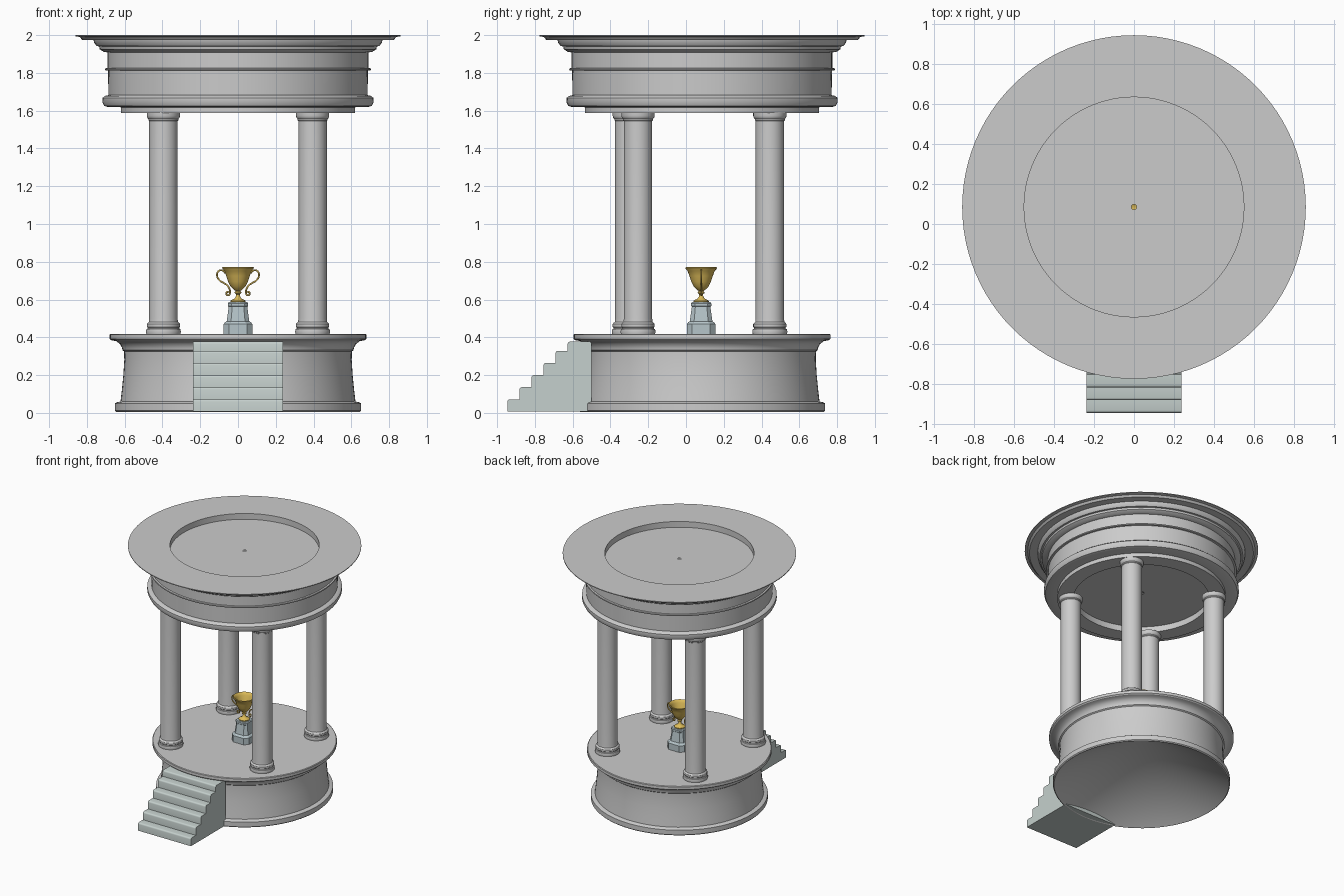
import bpy, bmesh, math
from mathutils import Vector

CY = 0.085  # rotunda axis


def material(name, rgb):
    m = bpy.data.materials.new(name)
    m.diffuse_color = (*rgb, 1)
    return m


GOLD = material("gold", (0.72, 0.50, 0.10))
PALE = material("pale_stone", (0.56, 0.63, 0.61))
BLUE = material("blue_stone", (0.47, 0.56, 0.59))


def finish(name, bm, mat=None, angle=30, loc=(0, 0, 0)):
    bmesh.ops.recalc_face_normals(bm, faces=bm.faces)
    me = bpy.data.meshes.new(name)
    bm.to_mesh(me)
    bm.free()
    ob = bpy.data.objects.new(name, me)
    bpy.context.collection.objects.link(ob)
    ob.location = loc
    if mat:
        me.materials.append(mat)
    if angle:
        bpy.ops.object.select_all(action='DESELECT')
        ob.select_set(True)
        bpy.context.view_layer.objects.active = ob
        bpy.ops.object.shade_smooth_by_angle(angle=math.radians(angle))
    return ob


def lathe(name, profile, loc, seg=96, mat=None, angle=30):
    """Spin an (r, z) profile about the z axis."""
    bm = bmesh.new()
    verts = [bm.verts.new((r, 0, z)) for r, z in profile]
    edges = [bm.edges.new(p) for p in zip(verts, verts[1:])]
    bmesh.ops.spin(bm, geom=verts + edges, cent=(0, 0, 0), axis=(0, 0, 1),
                   angle=math.tau, steps=seg, use_duplicate=False)
    bmesh.ops.remove_doubles(bm, verts=bm.verts, dist=1e-5)
    return finish(name, bm, mat, angle, loc)


# Round podium, hollowed by a cone underneath
lathe("podium", [
    (0, 0.39), (0.64, 0.005), (0.645, 0.005), (0.652, 0.012), (0.652, 0.05),
    (0.642, 0.056), (0.622, 0.06), (0.615, 0.12), (0.607, 0.20), (0.602, 0.28),
    (0.603, 0.325), (0.612, 0.332), (0.614, 0.345), (0.625, 0.365), (0.645, 0.38),
    (0.672, 0.385), (0.68, 0.392), (0.68, 0.414), (0.675, 0.418), (0, 0.418),
], (0, CY, 0))

# Entablature and roof ring with recessed top and ceiling
lathe("entablature", [
    (0.013, 1.953), (0.55, 1.953), (0.55, 2.0), (0.86, 2.0), (0.86, 1.994),
    (0.838, 1.99), (0.825, 1.975), (0.765, 1.975), (0.762, 1.96), (0.748, 1.942),
    (0.735, 1.94), (0.732, 1.925), (0.712, 1.912), (0.69, 1.908), (0.69, 1.826),
    (0.702, 1.824), (0.704, 1.819), (0.702, 1.814), (0.688, 1.812), (0.686, 1.682),
    (0.705, 1.678), (0.717, 1.668), (0.718, 1.645), (0.708, 1.625), (0.69, 1.62),
    (0.62, 1.618), (0.62, 1.587), (0.50, 1.587), (0.50, 1.635), (0.02, 1.635),
], (0, CY, 0))

# Four columns with ringed bases and capitals
COLUMN = [
    (0, 0.416), (0.09, 0.416), (0.093, 0.43), (0.09, 0.443), (0.084, 0.446),
    (0.084, 0.452), (0.088, 0.456), (0.088, 0.47), (0.084, 0.476), (0.077, 0.482),
    (0.075, 0.50), (0.075, 1.545), (0.079, 1.549), (0.079, 1.556), (0.085, 1.562),
    (0.088, 1.572), (0.088, 1.59), (0, 1.59),
]
for name, x, y in (("front_left", -0.395, -0.30), ("front_right", 0.395, -0.254),
                   ("back_left", -0.395, 0.444), ("back_right", 0.395, 0.444)):
    lathe(name + "_column", COLUMN, (x, y, 0), seg=40)

# Six-step stair with rounded nosings
TOPS = [0.072, 0.136, 0.200, 0.264, 0.328, 0.377]
side = [(-0.945, 0.008)]
R = 0.012
for i, z in enumerate(TOPS):
    y = -0.945 + i * 0.0636
    if i:
        side.append((y, TOPS[i - 1]))
    for k in range(4):
        a = math.radians(30 * k)
        side.append((y + R - R * math.cos(a), z - R + R * math.sin(a)))
side += [(-0.50, TOPS[-1]), (-0.50, 0.008)]
bm = bmesh.new()
face = bm.faces.new([bm.verts.new((-0.238, y, z)) for y, z in side])
ext = bmesh.ops.extrude_face_region(bm, geom=[face])
bmesh.ops.translate(bm, vec=(0.476, 0, 0),
                    verts=[v for v in ext["geom"] if isinstance(v, bmesh.types.BMVert)])
finish("stairs", bm, PALE, 35)

# Trophy plinth: stacked chamfered-square sections
bm = bmesh.new()
rings = []
for h, z in ((0.076, 0.416), (0.076, 0.470), (0.068, 0.480), (0.060, 0.484),
             (0.049, 0.562), (0.054, 0.566), (0.054, 0.580), (0.049, 0.586)):
    c = h * 0.62
    pts = [(h, -c), (h, c), (c, h), (-c, h), (-h, c), (-h, -c), (-c, -h), (c, -h)]
    rings.append([bm.verts.new((x, y, z)) for x, y in pts])
for a, b in zip(rings, rings[1:]):
    for i in range(8):
        j = (i + 1) % 8
        bm.faces.new((a[i], a[j], b[j], b[i]))
bm.faces.new(rings[0])
bm.faces.new(rings[-1])
finish("trophy_plinth", bm, BLUE, 0, (0, 0.08, 0))

# Hollow trophy cup
lathe("trophy_cup", [
    (0, 0.584), (0.040, 0.584), (0.041, 0.592), (0.034, 0.598), (0.020, 0.604),
    (0.012, 0.615), (0.010, 0.628), (0.017, 0.633), (0.018, 0.639), (0.012, 0.645),
    (0.022, 0.652), (0.040, 0.670), (0.052, 0.695), (0.062, 0.725), (0.072, 0.752),
    (0.082, 0.762), (0.084, 0.768), (0.080, 0.772), (0.073, 0.768), (0.064, 0.750),
    (0.055, 0.722), (0.045, 0.695), (0.032, 0.672), (0, 0.660),
], (0, 0.08, 0), seg=48, mat=GOLD, angle=40)

# Scrolled handles, one per side
PATH = [(0.066, 0.738), (0.078, 0.752), (0.095, 0.755), (0.109, 0.742), (0.110, 0.722),
        (0.098, 0.702), (0.076, 0.688), (0.058, 0.676), (0.046, 0.658), (0.042, 0.638),
        (0.048, 0.624), (0.058, 0.624), (0.062, 0.634), (0.056, 0.642), (0.051, 0.636)]
for name, s in (("left", -1), ("right", 1)):
    cu = bpy.data.curves.new(name + "_handle", 'CURVE')
    cu.dimensions = '3D'
    cu.bevel_depth = 0.0045
    cu.bevel_resolution = 2
    cu.resolution_u = 4
    cu.use_fill_caps = True
    sp = cu.splines.new('BEZIER')
    sp.bezier_points.add(len(PATH) - 1)
    for p, (x, z) in zip(sp.bezier_points, PATH):
        p.co = Vector((s * x, 0, z))
        p.handle_left_type = p.handle_right_type = 'AUTO'
    cu.materials.append(GOLD)
    ob = bpy.data.objects.new(name + "_handle", cu)
    ob.location = (0, 0.08, 0)
    bpy.context.collection.objects.link(ob)
